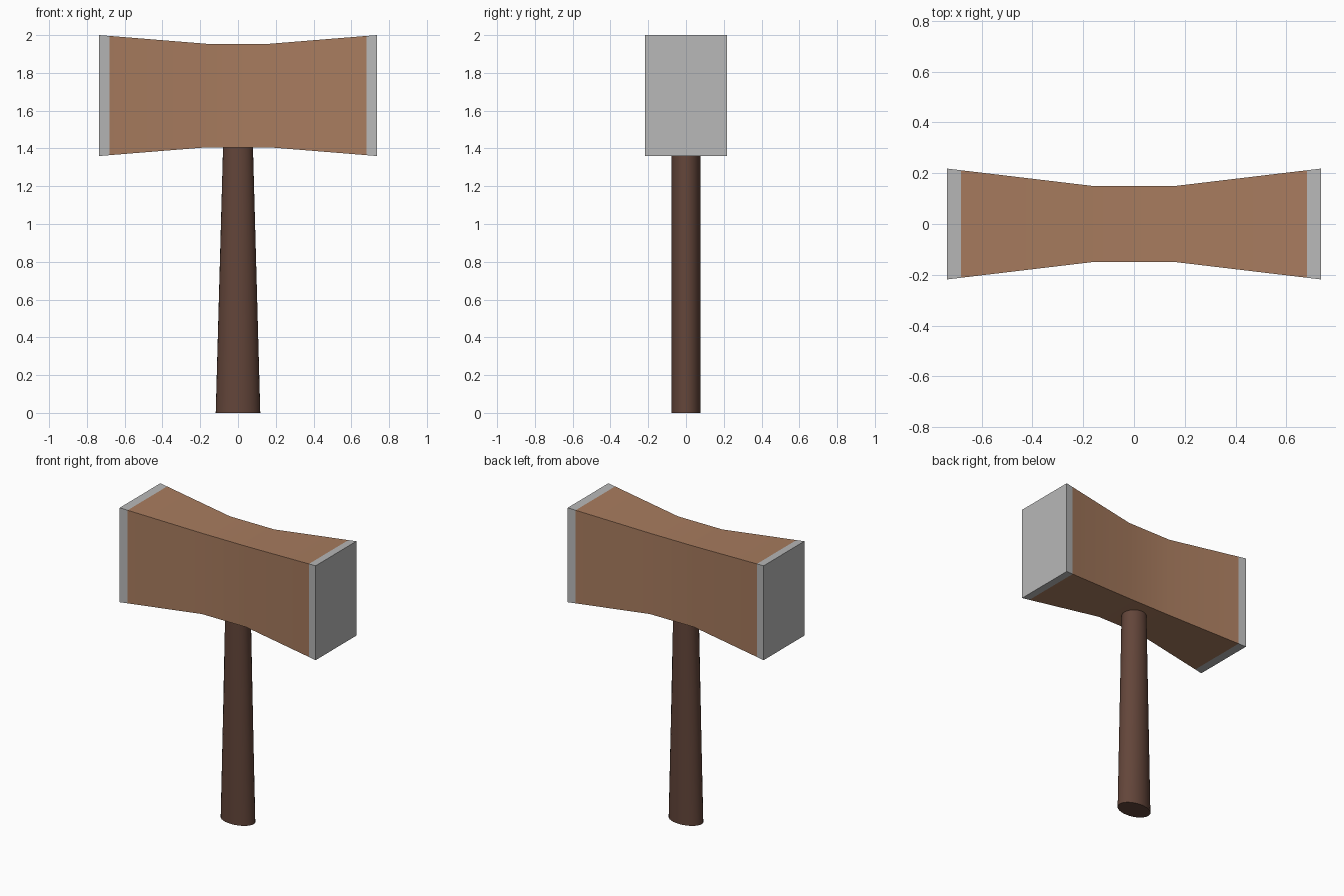
import bpy
import bmesh
import math

cube = bpy.data.objects.get("Cube")
if cube:
    bpy.data.objects.remove(cube, do_unlink=True)


def material(name, rgb):
    mat = bpy.data.materials.new(name)
    mat.use_nodes = True
    color = (*rgb, 1.0)
    mat.diffuse_color = color
    mat.node_tree.nodes["Principled BSDF"].inputs["Base Color"].default_value = color
    return mat


def finish(name, bm, mats):
    bmesh.ops.recalc_face_normals(bm, faces=bm.faces)
    mesh = bpy.data.meshes.new(name)
    bm.to_mesh(mesh)
    bm.free()
    for mat in mats:
        mesh.materials.append(mat)
    obj = bpy.data.objects.new(name, mesh)
    bpy.context.collection.objects.link(obj)
    bpy.ops.object.select_all(action='DESELECT')
    obj.select_set(True)
    bpy.context.view_layer.objects.active = obj
    bpy.ops.object.shade_smooth_by_angle(angle=math.radians(30))
    return obj


wood = material("light wood", (0.39, 0.2, 0.113))
dark_wood = material("dark wood", (0.125, 0.06, 0.042))
metal = material("grey metal", (0.48, 0.48, 0.48))

# Head: rectangular sections flaring from a narrow waist to metal-capped ends
WAIST, CAP, END = 0.165, 0.68, 0.735
CENTER_Z = 1.68


def section(bm, x):
    t = max(0.0, (abs(x) - WAIST) / (END - WAIST))
    half_y = 0.15 + 0.068 * t
    half_z = 0.274 + 0.046 * t
    corners = ((-1, -1), (1, -1), (1, 1), (-1, 1))
    return [bm.verts.new((x, sy * half_y, CENTER_Z + sz * half_z)) for sy, sz in corners]


bm = bmesh.new()
rings = [section(bm, x) for x in (-END, -CAP, -WAIST, WAIST, CAP, END)]
for a, b in zip(rings, rings[1:]):
    for i in range(4):
        j = (i + 1) % 4
        bm.faces.new((a[i], a[j], b[j], b[i]))
bm.faces.new(rings[0])
bm.faces.new(rings[-1])
for face in bm.faces:
    face.material_index = int(abs(face.calc_center_median().x) > CAP)
finish("hammer_head", bm, [wood, metal])

# Handle: oval shaft, widening toward the bottom in x only
BOTTOM, TOP, DEPTH, HEIGHT = 0.118, 0.078, 0.078, 1.45
bm = bmesh.new()
bmesh.ops.create_cone(bm, cap_ends=True, segments=32, radius1=1, radius2=1, depth=HEIGHT)
for v in bm.verts:
    v.co.z += HEIGHT / 2
    v.co.x *= BOTTOM + (TOP - BOTTOM) * v.co.z / HEIGHT
    v.co.y *= DEPTH
finish("handle", bm, [dark_wood])
